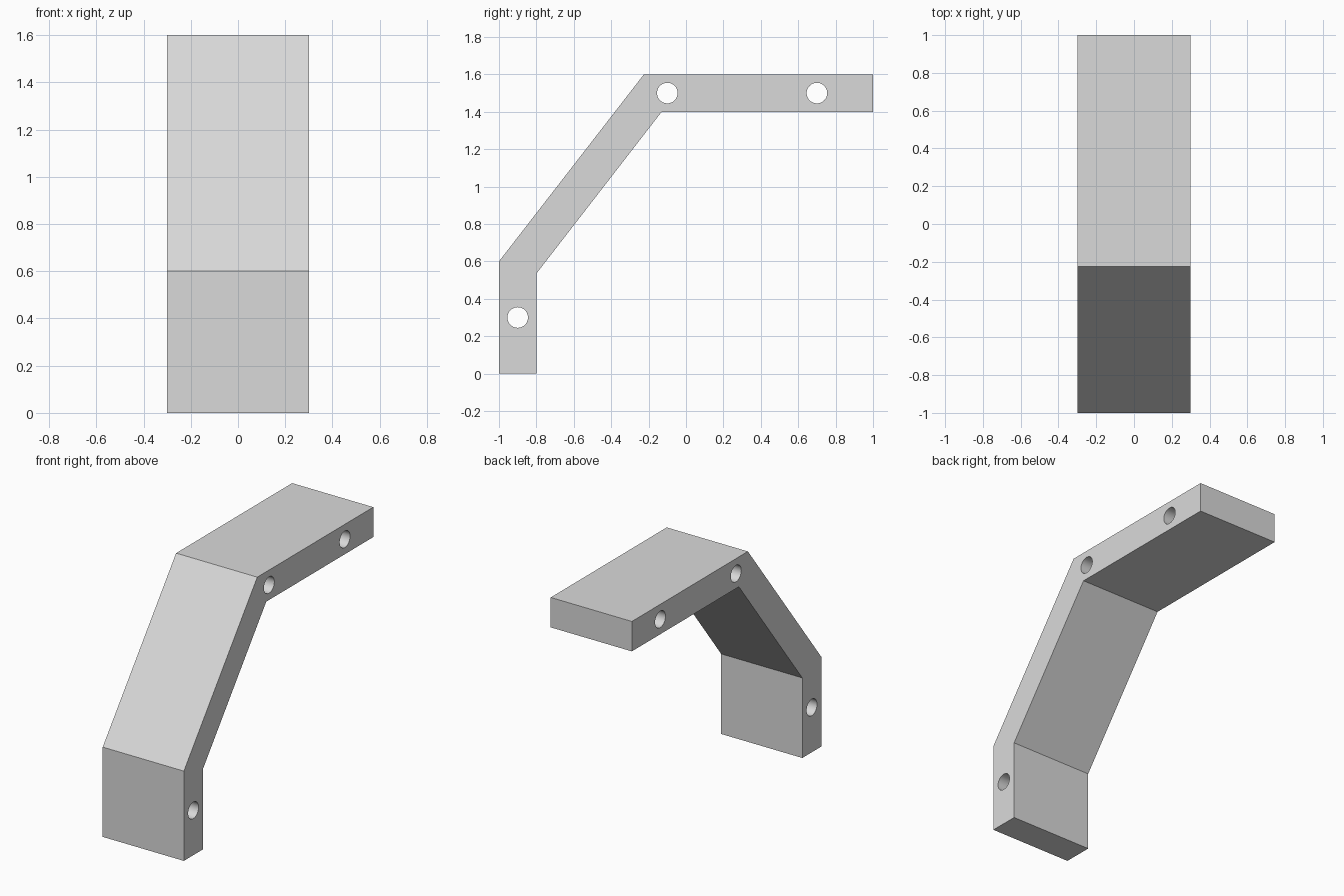
import bpy
import bmesh
import math
from mathutils import Matrix

if "Cube" in bpy.data.objects:
    bpy.data.objects.remove(bpy.data.objects["Cube"], do_unlink=True)

HALF_WIDTH = 0.3
HOLE_RADIUS = 0.055

# Plain grey for the whole part
grey = bpy.data.materials.new("light_grey")
grey.use_nodes = True
colour = (0.7, 0.7, 0.7, 1)
grey.diffuse_color = colour
grey.node_tree.nodes["Principled BSDF"].inputs["Base Color"].default_value = colour


def make_object(name, bm):
    bmesh.ops.recalc_face_normals(bm, faces=bm.faces)
    mesh = bpy.data.meshes.new(name)
    bm.to_mesh(mesh)
    bm.free()
    mesh.materials.append(grey)
    obj = bpy.data.objects.new(name, mesh)
    bpy.context.collection.objects.link(obj)
    return obj


# Bent bar: side profile (y, z) extruded across the width
profile = [(-1, 0), (-0.8, 0), (-0.8, 0.535), (-0.13, 1.4),
           (1, 1.4), (1, 1.6), (-0.225, 1.6), (-1, 0.6)]
bm = bmesh.new()
side = bm.faces.new([bm.verts.new((-HALF_WIDTH, y, z)) for y, z in profile])
extruded = bmesh.ops.extrude_face_region(bm, geom=[side], use_keep_orig=True)
verts = [v for v in extruded["geom"] if isinstance(v, bmesh.types.BMVert)]
bmesh.ops.translate(bm, verts=verts, vec=(2 * HALF_WIDTH, 0, 0))
bracket = make_object("angled_bracket", bm)

# Round cross holes through the full width
bm = bmesh.new()
for y, z in [(-0.9, 0.3), (-0.1, 1.5), (0.7, 1.5)]:
    place = Matrix.Translation((0, y, z)) @ Matrix.Rotation(math.pi / 2, 4, "Y")
    bmesh.ops.create_cone(bm, cap_ends=True, segments=48, radius1=HOLE_RADIUS,
                          radius2=HOLE_RADIUS, depth=3 * HALF_WIDTH, matrix=place)
cutter = make_object("hole_cutter", bm)
cutter.hide_render = True

cut = bracket.modifiers.new("cross_holes", "BOOLEAN")
cut.operation = "DIFFERENCE"
cut.solver = "EXACT"
cut.object = cutter

# Apply the cut, drop the cutter and smooth the hole walls
bpy.ops.object.select_all(action="DESELECT")
bracket.select_set(True)
bpy.context.view_layer.objects.active = bracket
bpy.ops.object.modifier_apply(modifier=cut.name)
bpy.data.objects.remove(cutter, do_unlink=True)
bpy.ops.object.shade_smooth_by_angle(angle=math.radians(30))
